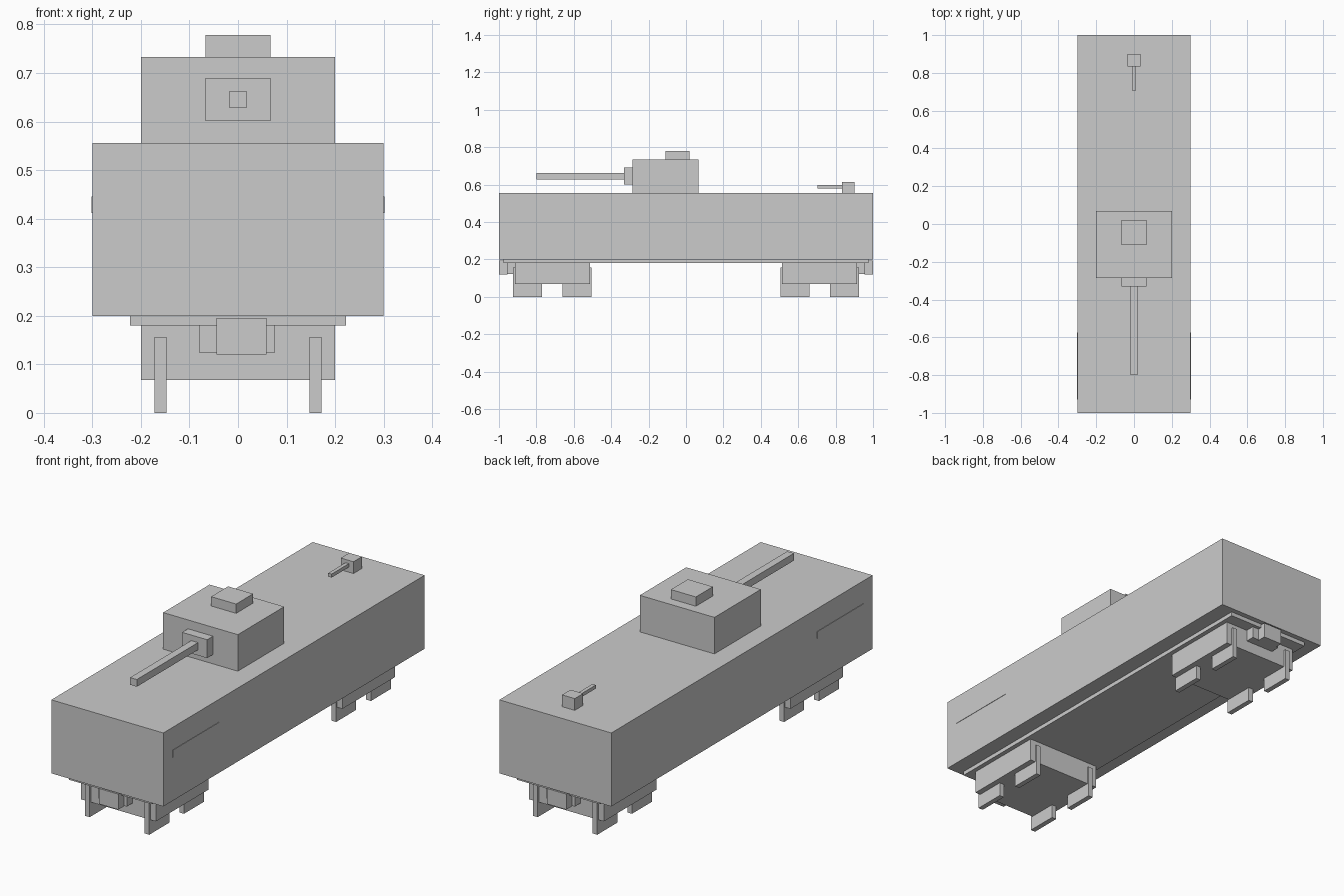
import bpy
import bmesh
from mathutils import Matrix, Vector

if "Cube" in bpy.data.objects:
    bpy.data.objects.remove(bpy.data.objects["Cube"])


def box(name, x, y, z):
    """Box from (min, max) ranges on each axis."""
    lo, hi = Vector((x[0], y[0], z[0])), Vector((x[1], y[1], z[1]))
    bm = bmesh.new()
    bmesh.ops.create_cube(bm, size=1, matrix=Matrix.Translation((lo + hi) / 2)
                          @ Matrix.Diagonal((*(hi - lo), 1)))
    mesh = bpy.data.meshes.new(name)
    bm.to_mesh(mesh)
    bm.free()
    obj = bpy.data.objects.new(name, mesh)
    bpy.context.collection.objects.link(obj)
    return obj


def span(a, b, s):
    """Range a..b, reflected when s is -1."""
    return tuple(sorted((a * s, b * s)))


# Hull and underframe
box("hull", (-0.3, 0.3), (-1, 1), (0.2, 0.556))
box("underframe", (-0.222, 0.222), (-0.975, 0.975), (0.18, 0.2))

# Thin side strips near the front
for s, side in ((1, "right"), (-1, "left")):
    box(f"{side}_side_strip", span(0.298, 0.302, s), (-0.93, -0.575), (0.412, 0.446))

# Turret, hatch, mantlet and main gun
box("turret", (-0.2, 0.2), (-0.287, 0.068), (0.556, 0.733))
box("turret_hatch", (-0.067, 0.067), (-0.11, 0.02), (0.733, 0.778))
box("gun_mantlet", (-0.067, 0.067), (-0.332, -0.287), (0.601, 0.69))
box("gun_barrel", (-0.018, 0.018), (-0.8, -0.332), (0.628, 0.663))

# Small rear roof gun
box("rear_gun_mount", (-0.034, 0.034), (0.835, 0.9), (0.556, 0.613))
box("rear_gun_barrel", (-0.009, 0.009), (0.703, 0.835), (0.58, 0.597))

# Bogies with wheels and couplers at both ends
for s, end in ((-1, "front"), (1, "rear")):
    box(f"{end}_bogie", (-0.2, 0.2), span(0.513, 0.914, s), (0.068, 0.18))
    for cy, pos in ((0.848, "outer"), (0.582, "inner")):
        for sx, side in ((1, "right"), (-1, "left")):
            box(f"{end}_{pos}_{side}_wheel", span(0.147, 0.172, sx),
                span(cy - 0.077, cy + 0.077, s), (0, 0.156))
    box(f"{end}_coupler_bracket", span(-0.075, 0.079, s), span(0.914, 0.958, s), (0.123, 0.18))
    box(f"{end}_coupler_head", span(0.044, -0.059, s), span(0.955, 1.0, s), (0.12, 0.195))
